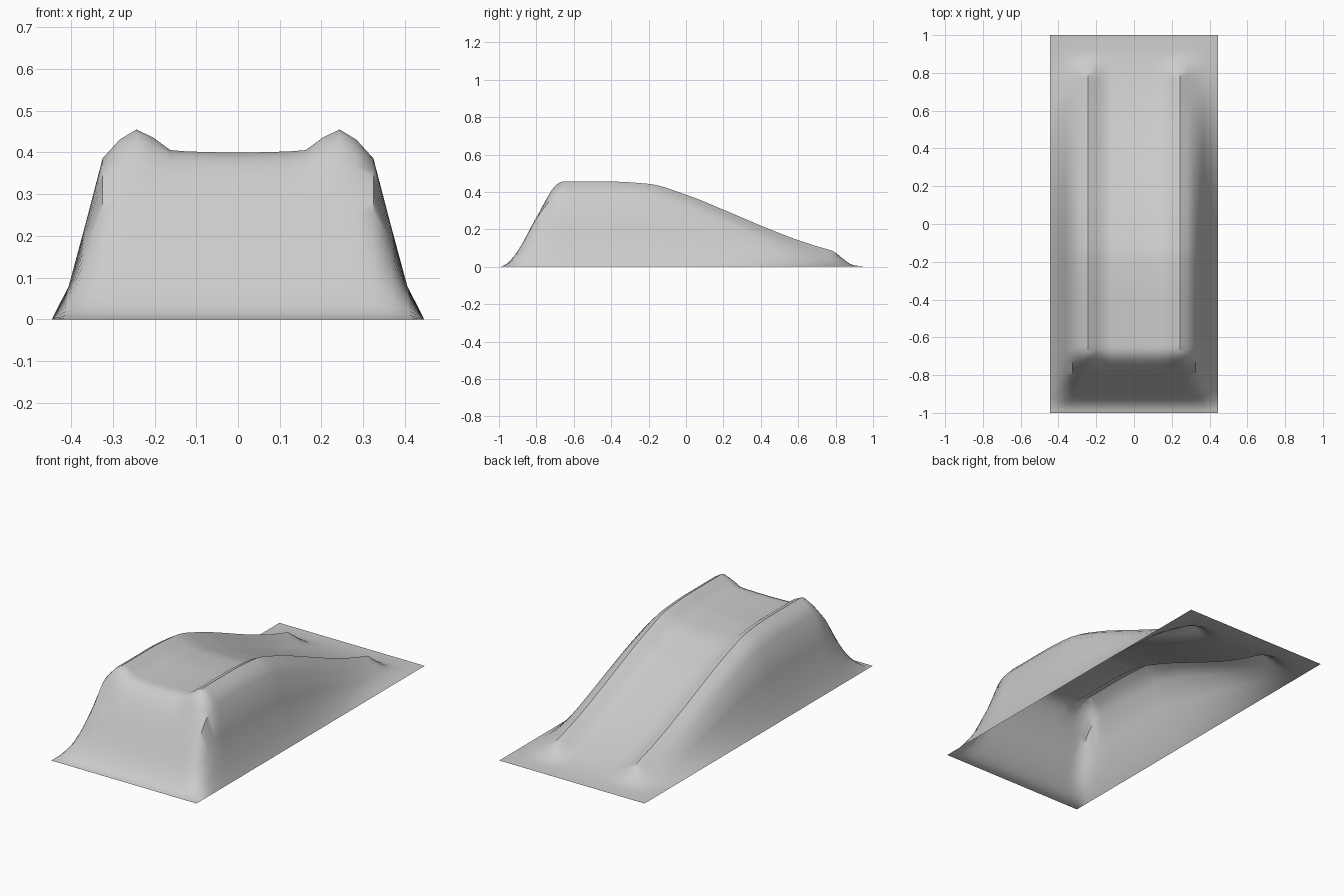
import bpy
import bmesh
import math

if "Cube" in bpy.data.objects:
    bpy.data.objects.remove(bpy.data.objects["Cube"])

HALF_WIDTH = 0.446
COLUMNS = 22
ROWS = 100
RIDGE_HEIGHT = 0.055

# Lengthwise profiles (y, value)
FRONT_RISE = [(-1, 0), (-0.96, 0.035), (-0.92, 0.14), (-0.88, 0.29), (-0.8, 0.66),
              (-0.74, 0.88), (-0.7, 0.97), (-0.66, 1), (-0.5, 1), (1, 1)]
BACK_SLOPE = [(-1, 0.4), (-0.4, 0.4), (-0.2, 0.388), (0, 0.33), (0.2, 0.25), (0.4, 0.165),
              (0.6, 0.087), (0.75, 0.04), (0.85, 0.016), (0.93, 0.004), (1, 0)]
RIDGE_FADE = [(-1, 0), (-0.8, 0), (-0.66, 1), (-0.5, 1), (0.7, 1), (0.77, 1),
              (0.9, 0), (1, 0)]

# Crosswise profiles, one value per grid column from the outer edge to the middle
SIDE_RISE = [0, 0.2, 0.575, 0.95, 1, 1, 1, 1, 1, 1, 1, 1]
RIDGE_SHAPE = [0, 0, 0, 0.1, 0.55, 1, 0.64, 0.1, 0.04, 0.02, 0, 0]


def curve(points, t):
    """Smooth monotone interpolation through a short profile."""
    def slope(i):
        if i <= 0 or i >= len(points) - 1:
            return 0
        (x0, y0), (x1, y1), (x2, y2) = points[i - 1:i + 2]
        a, b = (y1 - y0) / (x1 - x0), (y2 - y1) / (x2 - x1)
        return 2 * a * b / (a + b) if a * b > 0 else 0

    for i in range(len(points) - 1):
        (x0, y0), (x1, y1) = points[i], points[i + 1]
        if t <= x1 + 1e-6:
            h = x1 - x0
            u = (t - x0) / h
            return (y0 * (1 + 2 * u) * (1 - u) ** 2 + slope(i) * h * u * (1 - u) ** 2
                    + y1 * u * u * (3 - 2 * u) + slope(i + 1) * h * u * u * (u - 1))
    return points[-1][1]


def height(column, y):
    side, front = SIDE_RISE[column], curve(FRONT_RISE, y)
    # Soft mitre where the front meets the sides
    total = side + front - side * front
    body = side * front / total if total > 1e-6 else 0
    ridge = RIDGE_HEIGHT * RIDGE_SHAPE[column] * curve(RIDGE_FADE, y)
    return max(0, body * curve(BACK_SLOPE, y) + ridge)


# Open ramp shell shaped from a flat grid
bm = bmesh.new()
bmesh.ops.create_grid(bm, x_segments=COLUMNS, y_segments=ROWS, size=1)
for v in bm.verts:
    column = round((1 - abs(v.co.x)) * COLUMNS / 2)
    v.co.z = height(column, v.co.y)
    v.co.x *= HALF_WIDTH
mesh = bpy.data.meshes.new("ramp_shell")
bm.to_mesh(mesh)
bm.free()
shell = bpy.data.objects.new("ramp_shell", mesh)
bpy.context.collection.objects.link(shell)

# Plain grey surface
grey = bpy.data.materials.new("light_grey")
grey.use_nodes = True
colour = (0.6, 0.6, 0.59, 1)
grey.diffuse_color = colour
grey.node_tree.nodes["Principled BSDF"].inputs["Base Color"].default_value = colour
mesh.materials.append(grey)

# Smooth everywhere except the two ridge crests
bpy.ops.object.select_all(action='DESELECT')
shell.select_set(True)
bpy.context.view_layer.objects.active = shell
bpy.ops.object.shade_smooth_by_angle(angle=math.radians(45))
